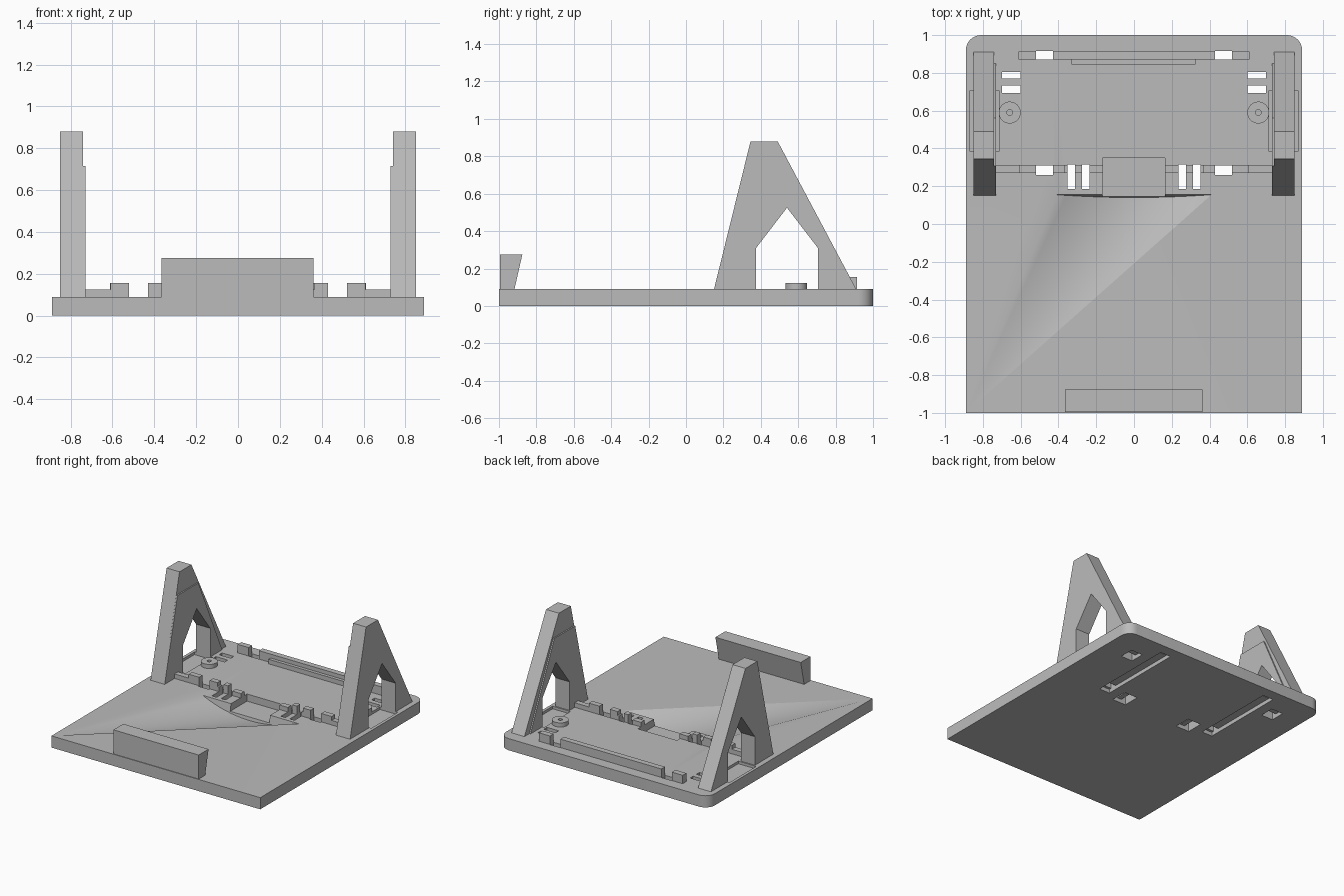
import bpy, bmesh, math
from mathutils import Vector

if "Cube" in bpy.data.objects:
    bpy.data.objects.remove(bpy.data.objects["Cube"])

grey = bpy.data.materials.new("plain grey")
grey.diffuse_color = (0.5, 0.5, 0.5, 1)
grey.use_nodes = True
grey.node_tree.nodes["Principled BSDF"].inputs["Base Color"].default_value = grey.diffuse_color
T = 0.09  # top of the base plate


def finish(bm, name):
    bmesh.ops.recalc_face_normals(bm, faces=bm.faces)
    me = bpy.data.meshes.new(name)
    bm.to_mesh(me)
    bm.free()
    me.materials.append(grey)
    ob = bpy.data.objects.new(name, me)
    bpy.context.collection.objects.link(ob)
    return ob


def prism(name, pts, offset):
    """Extrude a closed 3D polygon along an offset."""
    bm = bmesh.new()
    f = bm.faces.new([bm.verts.new(p) for p in pts])
    r = bmesh.ops.extrude_face_region(bm, geom=[f])
    bmesh.ops.translate(bm, vec=offset,
                        verts=[v for v in r["geom"] if isinstance(v, bmesh.types.BMVert)])
    return finish(bm, name)


def box(name, x0, x1, y0, y1, z0, z1):
    x0, x1 = min(x0, x1), max(x0, x1)
    return prism(name, [(x0, y0, z0), (x1, y0, z0), (x1, y1, z0), (x0, y1, z0)], (0, 0, z1 - z0))


def side_prism(name, profile, x0, x1):
    return prism(name, [(x0, y, z) for y, z in profile], (x1 - x0, 0, 0))


def cylinder(name, x, y, r, z0, z1, n=32):
    ring = [(x + r * math.cos(2 * math.pi * i / n), y + r * math.sin(2 * math.pi * i / n), z0)
            for i in range(n)]
    return prism(name, ring, (0, 0, z1 - z0))


def cut(target, cutter):
    m = target.modifiers.new("cut", 'BOOLEAN')
    m.operation, m.solver, m.object = 'DIFFERENCE', 'EXACT', cutter
    bpy.context.view_layer.objects.active = target
    bpy.ops.object.modifier_apply(modifier=m.name)
    bpy.data.objects.remove(cutter)


# Base plate with two rounded rear corners
W, R = 0.89, 0.08
outline = [(-W, -1, 0), (W, -1, 0)]
for cx, start in ((W - R, 0), (-W + R, 90)):
    for i in range(9):
        a = math.radians(start + i * 90 / 8)
        outline.append((cx + R * math.cos(a), 1 - R + R * math.sin(a), 0))
base = prism("base_plate", outline, (0, 0, T))

# Curved scoop that fades towards one front corner
bm = bmesh.new()
pts = [(-0.885, -0.995, T), (-0.885, -0.995, 0.12), (-0.41, 0.155, 0.12), (0.41, 0.155, 0.12)]
N = 16
for i in range(N + 1):
    t = -1 + 2 * i / N
    d = 1 - t * t
    pts.append((0.41 * t, 0.155 - 0.015 * d, T - 0.08 * d))
bmesh.ops.convex_hull(bm, input=[bm.verts.new(p) for p in pts])
cut(base, finish(bm, "scoop_cutter"))

# Central pocket opening into the scoop
cut(base, box("pocket_cutter", -0.168, 0.165, 0.1, 0.35, 0.035, 0.2))

for s in (-1, 1):
    # Strap holes and the groove joining them underneath
    for y0, y1 in ((0.87, 0.915), (0.26, 0.31)):
        cut(base, box("hole_cutter", s * 0.43, s * 0.52, y0, y1, -0.1, 0.2))
    cut(base, box("groove_cutter", s * 0.43, s * 0.52, 0.24, 0.915, -0.1, 0.03))
    # Paired tie slots with a shallow pocket underneath
    for y0, y1 in ((0.77, 0.806), (0.694, 0.732)):
        cut(base, box("slot_cutter", s * 0.6, s * 0.70, y0, y1, -0.1, 0.2))
    cut(base, box("slot_pocket_cutter", s * 0.6, s * 0.70, 0.694, 0.806, -0.1, 0.03))
    for x0, x1 in ((0.236, 0.274), (0.312, 0.352)):
        cut(base, box("slot_cutter", s * x0, s * x1, 0.185, 0.315, -0.1, 0.2))
    cut(base, box("slot_pocket_cutter", s * 0.236, s * 0.352, 0.185, 0.315, -0.1, 0.03))
    # Shallow recess below each leg opening
    cut(base, box("recess_cutter", s * 0.715, s * 0.867, 0.385, 0.708, 0.07, 0.2))

# Front lip
side_prism("front_lip", [(-0.995, T), (-0.995, 0.275), (-0.875, 0.275), (-0.917, T)], -0.365, 0.362)

# Tapered support legs: outer body plus thin inner layer, both open in the middle
opening = [(0.705, T), (0.705, 0.31), (0.54, 0.525), (0.375, 0.31), (0.375, T)]
leg = [(0.15, T), (0.345, 0.88), (0.49, 0.88), (0.91, T)] + opening
layer = [(0.15, T), (0.306, 0.715), (0.56, 0.715), (0.85, T)] + opening
for s, side in ((-1, "left"), (1, "right")):
    side_prism(side + "_leg", leg, s * 0.74, s * 0.85)
    side_prism(side + "_leg_inner_layer", layer, s * 0.73, s * 0.74)

    # Mounting boss with a blind screw hole
    boss = cylinder(side + "_boss", s * 0.658, 0.59, 0.058, T, 0.122)
    cut(boss, cylinder("screw_cutter", s * 0.658, 0.59, 0.015, 0.095, 0.2, 16))

    # Front rail pieces between the slots
    for i, (x0, x1, y0, z1) in enumerate(((0.61, 0.735, 0.27, 0.125), (0.52, 0.61, 0.27, 0.155),
                                          (0.365, 0.43, 0.27, 0.155), (0.352, 0.365, 0.27, 0.125),
                                          (0.274, 0.312, 0.27, 0.155), (0.165, 0.236, 0.27, 0.125))):
        box(f"{side}_front_rail_{i}", s * x0, s * x1, y0, 0.312, T, z1)
    # Rear rail ends
    box(side + "_rear_rail_end", s * 0.52, s * 0.612, 0.87, 0.914, T, 0.155)

# Rear rail with its inner ledge
box("rear_rail", -0.43, 0.43, 0.87, 0.914, T, 0.155)
box("rear_rail_ledge", -0.33, 0.325, 0.845, 0.87, T, 0.125)

# Smooth the round parts, keep edges sharp
bpy.ops.object.select_all(action='DESELECT')
for ob in bpy.data.objects:
    if "boss" in ob.name or ob is base:
        ob.select_set(True)
bpy.context.view_layer.objects.active = base
bpy.ops.object.shade_smooth_by_angle(angle=math.radians(30))
